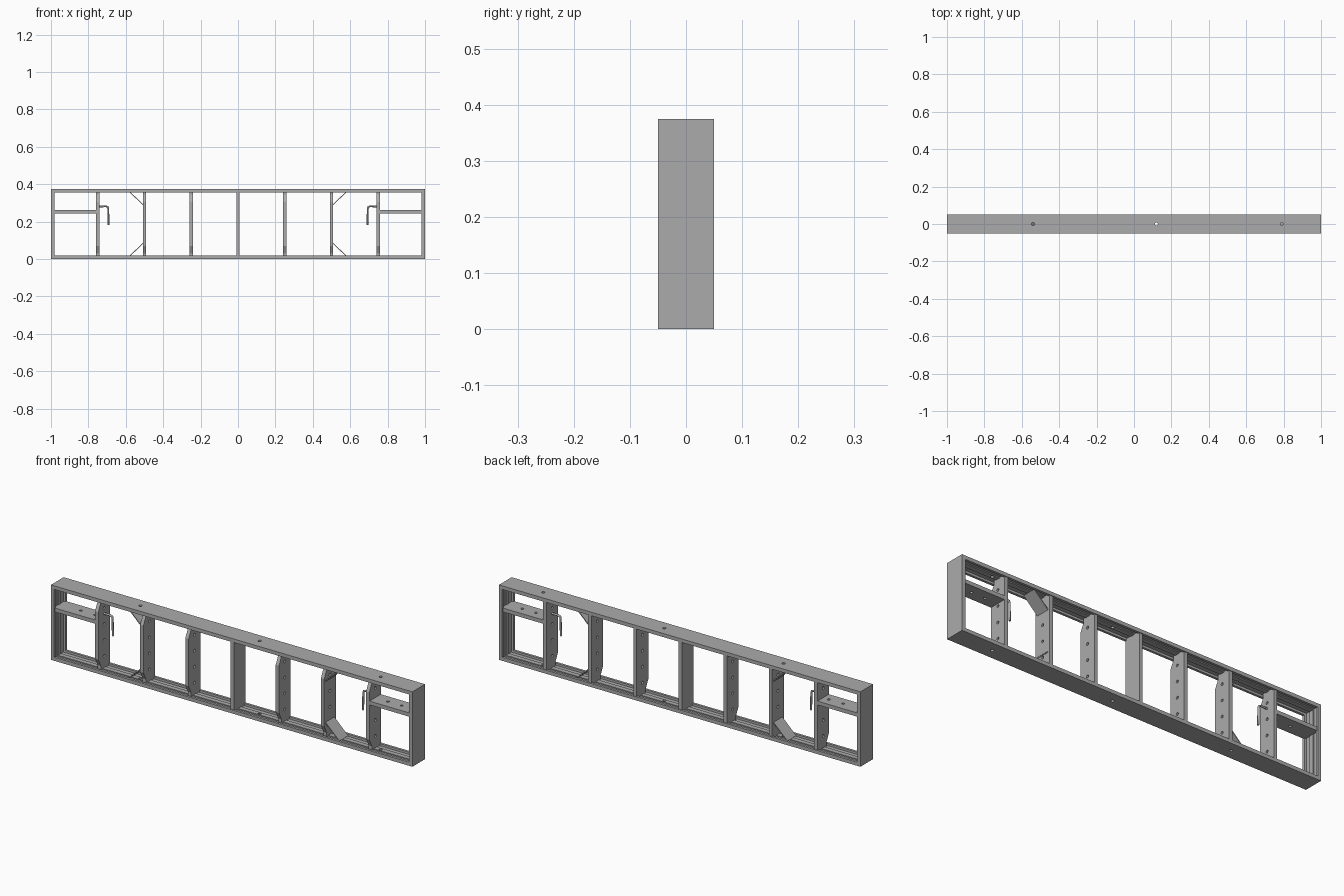
import bpy, bmesh, math
from mathutils import Vector

cube = bpy.data.objects.get("Cube")
if cube:
    bpy.data.objects.remove(cube, do_unlink=True)

L, D, H = 1.0, 0.05, 0.375      # half length, half depth, height
LIP = 0.018                     # rail thickness

steel = bpy.data.materials.new("grey_steel")
steel.use_nodes = True
steel.diffuse_color = (0.41, 0.41, 0.41, 1)
steel.node_tree.nodes["Principled BSDF"].inputs["Base Color"].default_value = (0.41, 0.41, 0.41, 1)


def finish(name, bm):
    bmesh.ops.recalc_face_normals(bm, faces=bm.faces)
    mesh = bpy.data.meshes.new(name)
    bm.to_mesh(mesh)
    bm.free()
    mesh.materials.append(steel)
    obj = bpy.data.objects.new(name, mesh)
    bpy.context.collection.objects.link(obj)
    return obj


def prism(name, outline, offset):
    """Extrude a flat outline along an offset."""
    bm = bmesh.new()
    face = bm.faces.new([bm.verts.new(p) for p in outline])
    ext = bmesh.ops.extrude_face_region(bm, geom=[face])["geom"]
    verts = [g for g in ext if isinstance(g, bmesh.types.BMVert)]
    bmesh.ops.translate(bm, verts=verts, vec=Vector(offset))
    return finish(name, bm)


def drill(obj, centres, axis, radius, depth):
    """Cut round holes through a part along an axis."""
    bm = bmesh.new()
    turn = Vector((0, 0, 1)).rotation_difference(Vector(axis)).to_matrix().to_4x4()
    for c in centres:
        made = bmesh.ops.create_cone(bm, cap_ends=True, segments=16, radius1=radius,
                                     radius2=radius, depth=depth, matrix=turn)
        bmesh.ops.translate(bm, verts=made["verts"], vec=Vector(c))
    cutter = finish(obj.name + "_hole_cutter", bm)
    cutter.hide_render = True
    cutter.hide_set(True)
    mod = obj.modifiers.new("holes", "BOOLEAN")
    mod.object = cutter
    mod.solver = "EXACT"


# Outer frame: a ribbed rail section swept round four mitred corners
section = [(-D, 0), (D, 0), (D, LIP), (D - 0.012, LIP), (D - 0.012, 0.007),
           (0.012, 0.007), (0.012, 0.012), (-0.012, 0.012), (-0.012, 0.007),
           (-D + 0.012, 0.007), (-D + 0.012, LIP), (-D, LIP)]
bm = bmesh.new()
rings = []
for sx, sz in ((-1, -1), (1, -1), (1, 1), (-1, 1)):
    rings.append([bm.verts.new((sx * (L - t), y, H / 2 + sz * (H / 2 - t)))
                  for y, t in section])
for a, b in zip(rings, rings[1:] + rings[:1]):
    for i in range(len(section)):
        j = (i + 1) % len(section)
        bm.faces.new((a[i], a[j], b[j], b[i]))
frame = finish("outer_frame", bm)
drill(frame, [(x, 0, H / 2) for x in (-0.54, 0.12, 0.79)], (0, 0, 1), 0.008, 0.5)

# Upright ribs with clipped front corners and bolt holes
low, high, half = 0.009, H - 0.009, 0.009
for i in range(-3, 4):
    x = i * 0.25 - half
    back, front = D - 0.004, -D + 0.004
    clip = 0.02 if i else 0.0
    if i:
        outline = [(x, back, low), (x, back, high), (x, front + clip, high),
                   (x, front + clip, high - 0.02), (x, front, high - 0.06),
                   (x, front, low + 0.06), (x, front + clip, low + 0.02),
                   (x, front + clip, low)]
    else:
        outline = [(x, back, low), (x, back, high), (x, front, high), (x, front, low)]
    rib = prism("upright_rib_%d" % (i + 4), outline, (2 * half, 0, 0))
    if i:
        drill(rib, [(i * 0.25, 0, z) for z in (0.07, 0.15, 0.23, 0.31)],
              (1, 0, 0), 0.007, 0.05)

for side, word in ((-1, "right"), (1, "left")):
    # Short shelf bar between the end rail and the last rib
    x0, x1 = side * 0.75, side * 0.99
    shelf = prism("end_crossbar_" + word,
                  [(x0, -0.045, 0.243), (x1, -0.045, 0.243),
                   (x1, 0.045, 0.243), (x0, 0.045, 0.243)], (0, 0, 0.019))
    holes = (-0.87, -0.79) if side < 0 else (0.83, 0.906)
    drill(shelf, [(x, 0, 0.25) for x in holes], (0, 0, 1), 0.007, 0.06)

    # Diagonal corner plates
    for up, level in ((1, "upper"), (-1, "lower")):
        mid = H / 2
        pts = [(0.503, 0.102), (0.58, 0.175), (0.586, 0.175), (0.503, 0.096)]
        prism("%s_corner_plate_%s" % (level, word),
              [(side * x, -0.035, mid + up * z) for x, z in pts], (0, 0.07, 0))

    # Hanging hook handle from a bent rod
    curve = bpy.data.curves.new("hook_path", "CURVE")
    curve.dimensions = "3D"
    curve.bevel_depth = 0.005
    curve.bevel_resolution = 2
    curve.use_fill_caps = True
    path = [(0.75, 0.282), (0.705, 0.282), (0.697, 0.279), (0.694, 0.271), (0.692, 0.183)]
    spline = curve.splines.new("POLY")
    spline.points.add(len(path) - 1)
    for p, (x, z) in zip(spline.points, path):
        p.co = (side * x, 0, z, 1)
    curve.materials.append(steel)
    hook = bpy.data.objects.new("hook_handle_" + word, curve)
    bpy.context.collection.objects.link(hook)
